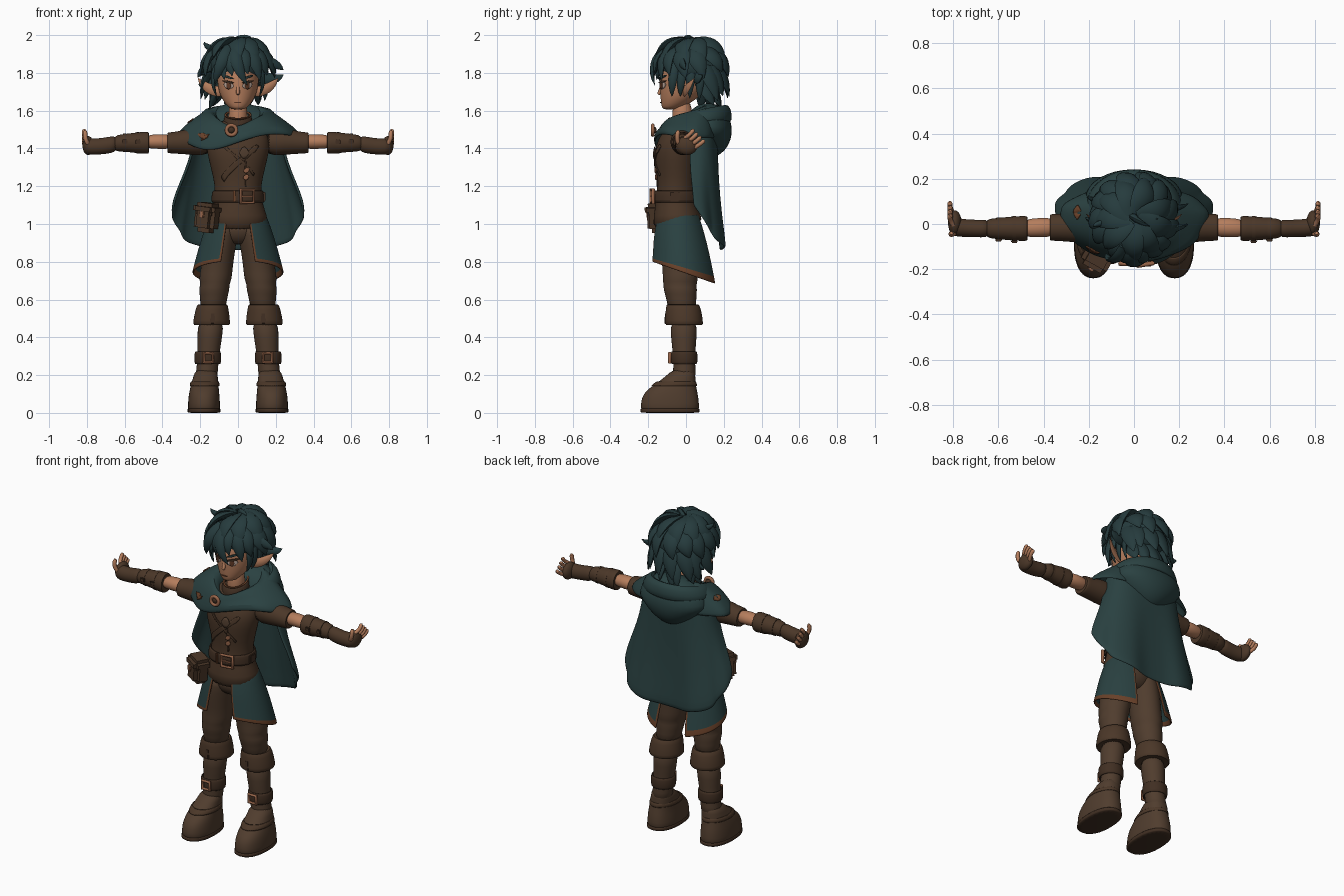
import bpy, bmesh, random
from math import sin, cos, pi, radians, degrees, exp
from mathutils import Vector, Matrix, Euler

random.seed(4)
cube = bpy.data.objects.get("Cube")
if cube:
    bpy.data.objects.remove(cube, do_unlink=True)


def paint(name, *rgb):
    m = bpy.data.materials.new(name)
    m.use_nodes = True
    m.diffuse_color = (*rgb, 1)
    m.node_tree.nodes["Principled BSDF"].inputs["Base Color"].default_value = (*rgb, 1)
    return m


TEAL = paint("teal cloth", .023, .053, .053)
HAIR = paint("dark teal hair", .019, .044, .047)
BROWN = paint("tunic brown", .070, .038, .021)
TROUSER = paint("trouser brown", .080, .046, .027)
DARK = paint("dark leather", .052, .028, .016)
TRIM = paint("russet trim", .14, .052, .022)
COPPER = paint("copper metal", .32, .135, .07)
SKIN = paint("skin", .46, .205, .108)
WHITE = paint("eye white", .50, .38, .32)
IRIS = paint("iris brown", .12, .042, .02)


def dress(o, mats, mirror=False, sub=0, wrap=None, lift=0, solid=0):
    """Give an object its materials, modifiers and smooth shading."""
    for m in mats if isinstance(mats, tuple) else (mats,):
        o.data.materials.append(m)
    for p in o.data.polygons:
        p.use_smooth = True
    o.data.set_sharp_from_angle(angle=radians(55))
    if mirror:
        o.modifiers.new("mirror", 'MIRROR').use_mirror_merge = False
    if wrap:
        w = o.modifiers.new("wrap", 'SHRINKWRAP')
        w.target, w.offset = wrap, lift
    if solid:
        s = o.modifiers.new("solid", 'SOLIDIFY')
        s.thickness, s.offset = solid, 0
    if sub:
        s = o.modifiers.new("smooth", 'SUBSURF')
        s.levels = s.render_levels = sub
    return o


def finish(name, bm, mats, **kw):
    bmesh.ops.recalc_face_normals(bm, faces=bm.faces)
    me = bpy.data.meshes.new(name)
    bm.to_mesh(me)
    bm.free()
    o = bpy.data.objects.new(name, me)
    bpy.context.scene.collection.objects.link(o)
    return dress(o, mats, **kw)


def skin_rings(bm, rings, closed=True, caps=True, edge=False):
    """Join rows of vertices with quads; edge gives the border faces slot 1."""
    n = len(rings[0])
    last = n if closed else n - 1
    for r, (a, b) in enumerate(zip(rings, rings[1:])):
        for i in range(last):
            j = (i + 1) % n
            f = bm.faces.new((a[i], a[j], b[j], b[i]))
            if edge and (i in (0, last - 1) or r == len(rings) - 2):
                f.material_index = 1
    if closed and caps:
        bm.faces.new(rings[0])
        bm.faces.new(rings[-1])


def loft(name, rows, mats, arc=(0, 360), n=24, along_x=False, power=1, warp=None,
         edge=False, caps=True, sub=1, **kw):
    """Elliptical sections (cx, cy, z, rx, ry, tilt) joined into a body or open cloth."""
    bm, rings = bmesh.new(), []
    closed = arc[1] - arc[0] == 360
    for cx, cy, z, rx, ry, *tilt in rows:
        ring = []
        for i in range(n if closed else n + 1):
            a = radians(arc[0] + (arc[1] - arc[0]) * i / n)
            c, s = [abs(t) ** power * (1 if t > 0 else -1) for t in (cos(a), sin(a))]
            v = Vector((cx + rx * c, cy + ry * s, z + (tilt[0] * s if tilt else 0)))
            if warp:
                v = warp(v, a)
            ring.append(bm.verts.new(v.zyx if along_x else v))
        rings.append(ring)
    skin_rings(bm, rings, closed, caps, edge)
    return finish(name, bm, mats, sub=sub, **kw)


def strands(name, items, mat, taper=True, **kw):
    """Flattened tapering strands; each is (p0, p1, p2, width, thickness, outward)."""
    bm = bmesh.new()
    for p0, p1, p2, w, t, out in items:
        p0, p1, p2, out = map(Vector, (p0, p1, p2, out))
        rings = []
        for k in range(9):
            u = k / 8
            p = p0 * (1 - u) ** 2 + p1 * 2 * u * (1 - u) + p2 * u * u
            tan = ((p1 - p0) * (1 - u) + (p2 - p1) * u).normalized()
            side = tan.cross(out).normalized()
            nrm = side.cross(tan)
            r = max(.03, 1.5 * (1 - u) ** .8 * (.6 + .9 * u)) if taper else (1 if k < 8 else .6)
            rings.append([bm.verts.new(p + side * w * r * cos(i * pi / 4) + nrm * t * r * sin(i * pi / 4))
                          for i in range(8)])
        skin_rings(bm, rings)
    return finish(name, bm, mat, **kw)


def ribbon(name, p0, p1, w, target, mat, lens=0, out=(0, -1, 0), lift=.004, solid=.006, mirror=False):
    """A thin plate laid on a target surface; lens rounds its ends."""
    bm, rings = bmesh.new(), []
    p0, p1 = Vector(p0), Vector(p1)
    side = (p1 - p0).cross(Vector(out)).normalized()
    for k in range(15):
        u = k / 14
        h = w * max(.03, sin(pi * u)) ** lens if lens else w
        rings.append([bm.verts.new(p0.lerp(p1, u) + side * h * (j / 4 - .5)) for j in range(5)])
    skin_rings(bm, rings, closed=False)
    return finish(name, bm, mat, wrap=target, lift=lift, solid=solid, mirror=mirror)


def block(name, loc, size, mat, rot=(0, 0, 0), bevel=.01, **kw):
    bm = bmesh.new()
    m = Matrix.Translation(loc) @ Euler(rot).to_matrix().to_4x4() @ Matrix.Diagonal((*size, 1))
    bmesh.ops.create_cube(bm, size=1, matrix=m)
    bmesh.ops.bevel(bm, geom=bm.edges[:], offset=bevel, segments=2, affect='EDGES')
    return finish(name, bm, mat, **kw)


def ball(name, loc, size, mat, narrow=0, **kw):
    """An ellipsoid whose lower half can narrow."""
    bm = bmesh.new()
    bmesh.ops.create_uvsphere(bm, u_segments=32, v_segments=20, radius=1)
    for v in bm.verts:
        v.co.x *= 1 + narrow * min(0, v.co.z)
    bmesh.ops.transform(bm, verts=bm.verts, matrix=Matrix.Translation(loc) @ Matrix.Diagonal((*size, 1)))
    return finish(name, bm, mat, **kw)


def buckle(name, loc, half, turn=0, sides=4, mirror=False):
    bpy.ops.mesh.primitive_torus_add(location=(0, 0, 0), major_segments=sides, minor_segments=8,
                                     major_radius=half * (1.4 if sides == 4 else 1), minor_radius=.010)
    o = bpy.context.object
    o.name = name
    o.data.transform(Matrix.Translation(loc) @ Euler((pi / 2, pi / 4, turn)).to_matrix().to_4x4())
    return dress(o, COPPER, mirror=mirror)


# Head, face, ears and neck
head = loft("head", [(0, -.085, 1.605, .03, .035), (0, -.07, 1.62, .055, .06), (0, -.04, 1.66, .085, .095),
                     (0, -.02, 1.70, .102, .118), (0, -.01, 1.75, .11, .13), (0, 0, 1.80, .113, .135),
                     (0, 0, 1.86, .1, .115), (0, 0, 1.9, .06, .07)], SKIN)
loft("neck", [(0, -.02, z, .05, .052) for z in (1.48, 1.56, 1.66)], SKIN)
strands("nose", [((0, -.125, 1.74), (0, -.132, 1.71), (0, -.146, 1.685), .010, .010, (0, -1, 0))], SKIN, taper=False)
strands("ears", [((.09, -.01, 1.70), (.165, .0, 1.705), (.212, .045, 1.772), .028, .009, (.3, -1, 0))],
        SKIN, mirror=True)
ribbon("eye_whites", (.024, -.14, 1.73), (.086, -.12, 1.738), .038, head, WHITE, .6, mirror=True)
ribbon("irises", (.053, -.135, 1.713), (.053, -.135, 1.754), .034, head, IRIS, .6, lift=.006, mirror=True)
ribbon("lashes", (.022, -.14, 1.747), (.092, -.115, 1.759), .012, head, DARK, .5, lift=.008, mirror=True)
ribbon("brows", (.022, -.14, 1.768), (.09, -.115, 1.789), .012, head, HAIR, .6, lift=.006, mirror=True)
ribbon("mouth", (-.022, -.14, 1.643), (.022, -.14, 1.643), .005, head, IRIS, .6, lift=.002)

# Hair: a cap, rings of locks sweeping from the crown, and loose tufts
ball("hair_cap", (0, .035, 1.84), (.15, .165, .122), HAIR)
locks = []


def hair_ring(count, start, end, path, width):
    for k in range(count):
        a = radians(start + (end - start) * (k + .5) / count) + random.uniform(-.12, .12)
        drop = random.uniform(-.03, .015)
        pts = []
        for step, (r, z) in enumerate(path):
            b = a + .16 * step
            pts.append((r * .96 * sin(b), .025 - r * cos(b), z + (drop if step == 2 else 0)))
        locks.append((*pts, width, .022, (sin(a), -cos(a), .5)))


hair_ring(9, 0, 360, ((.03, 1.95), (.14, 1.985), (.19, 1.87)), .058)
hair_ring(5, -55, 45, ((.10, 1.92), (.2, 1.90), (.195, 1.785)), .046)
hair_ring(9, 50, 300, ((.11, 1.92), (.2, 1.89), (.205, 1.795)), .052)
hair_ring(7, 100, 260, ((.13, 1.85), (.19, 1.79), (.205, 1.68)), .052)
hair_ring(6, 110, 250, ((.10, 1.75), (.14, 1.70), (.165, 1.625)), .042)
for p0, p1, p2, w in [((.0, -.11, 1.93), (-.03, -.21, 1.86), (.05, -.165, 1.735), .036),
                      ((-.04, -.1, 1.93), (-.09, -.2, 1.87), (-.125, -.13, 1.745), .036),
                      ((.08, -.05, 1.88), (.2, -.02, 1.86), (.24, .0, 1.815), .03),
                      ((.06, .05, 1.81), (.18, .06, 1.74), (.24, .09, 1.79), .034),
                      ((-.08, 0, 1.86), (-.18, .0, 1.84), (-.215, .03, 1.775), .03),
                      ((-.06, .07, 1.81), (-.16, .1, 1.72), (-.21, .12, 1.74), .034),
                      ((-.06, .03, 1.92), (-.17, 0, 1.92), (-.18, -.01, 1.965), .02),
                      ((-.02, .06, 1.93), (-.01, .02, 1.99), (.07, -.01, 1.99), .026),
                      ((.03, .06, 1.93), (.11, .04, 1.93), (.10, .02, 1.985), .024)]:
    locks.append((p0, p1, p2, w, .016, (.1, -1, .3)))
# Side hair hugging the head around the ears
for s in (1, -1):
    for y, z in ((-.075, 1.675), (-.03, 1.675), (.02, 1.665), (.07, 1.655)):
        locks.append(((s * .11, y + .015, 1.85), (s * .152, y, 1.76), (s * .112, y, z), .026, .014, (s, -.2, 0)))
strands("hair_locks", locks, HAIR)

# Tunic, collar, chest straps and belt
torso = loft("tunic", [(0, -.045, .972, .174, .14, .025), (0, -.045, 1.05, .152, .124), (0, -.055, 1.12, .126, .106),
                       (0, -.05, 1.2, .12, .1), (0, -.05, 1.3, .145, .112), (0, -.05, 1.38, .165, .118),
                       (0, -.04, 1.45, .17, .11), (0, -.02, 1.52, .13, .08), (0, -.015, 1.56, .06, .055)], BROWN, n=32)
loft("collar", [(0, -.02, 1.51, .08, .085, .01), (0, -.02, 1.575, .066, .07, .02)], DARK, caps=False, solid=.012)
loft("collar_trim", [(0, -.02, 1.572, .068, .072, .02), (0, -.02, 1.582, .066, .07, .02)], TRIM,
     caps=False, solid=.014)
ribbon("chest_strap", (-.12, -.2, 1.23), (.14, -.2, 1.43), .032, torso, BROWN)
ribbon("lapel_edge", (.12, -.2, 1.25), (-.1, -.2, 1.43), .014, torso, BROWN)
ribbon("chest_patch", (.005, -.2, 1.38), (.07, -.2, 1.38), .07, torso, TROUSER, 1, lift=.008)
ribbon("front_seam", (.055, -.2, 1.2), (.045, -.2, 1.33), .01, torso, DARK)
for z in (1.24, 1.275):
    ribbon("tunic_clasp", (.036, -.2, z), (.074, -.2, z + .008), .026, torso, COPPER, .5, lift=.008)
loft("belt", [(0, -.053, z, r, r - .018) for z, r in
              ((1.115, .132), (1.12, .139), (1.17, .134), (1.175, .127))], DARK, caps=False, solid=.01, n=32)
buckle("belt_buckle", (.05, -.179, 1.147), .035, .15)
block("buckle_pin", (.05, -.182, 1.147), (.055, .012, .01), COPPER, bevel=.002)
block("belt_keeper", (-.02, -.178, 1.147), (.014, .014, .062), TRIM, bevel=.003)
block("side_buckle", (.139, -.06, 1.145), (.014, .05, .05), DARK, bevel=.004)

# Pouch on the right hip
block("pouch", (-.165, -.145, 1.03), (.12, .10, .15), BROWN, (0, .12, -.5), .025)
block("pouch_flap", (-.162, -.148, 1.08), (.13, .112, .065), BROWN, (0, .12, -.5), .02)
block("pouch_clasp", (-.192, -.2, 1.05), (.028, .012, .035), COPPER, (0, .12, -.5), .004)

# Skirt flaps with trim
loft("skirt_flaps", [(0, -.04, 1.06, .14, .11), (0, -.035, .95, .18, .142), (0, -.022, .85, .21, .16, -.02),
                     (0, -.012, .755, .234, .176, -.058), (0, -.01, .741, .238, .179, -.063)],
     (TEAL, TRIM), arc=(-68, 66), n=42, edge=True, solid=.01, mirror=True)


# Cape with soft folds, shoulder mantle dipping to the brooch, and hood
def fold(v, a):
    k = max(0, 1.4 - v.z) * .08
    return Vector((v.x * (1 + k * cos(8 * a)), v.y + k * .4 * cos(6 * a) * sin(a), v.z))


def mantle_shape(v, a):
    front = degrees(a)
    if v.y > .04:
        v.y = .04 + (v.y - .04) * .62
    if v.z < 1.51:
        v.z += .02 * exp(-((front - 305) / 30) ** 2) - .065 * exp(-((front - 242) / 32) ** 2)
        v.xy *= 1 + .012 * cos(9 * a)
    else:
        v.z -= .045 * exp(-((front - 262) / 38) ** 2)
    return v


loft("cape", [(0, .045, 1.52, .22, .115), (0, .045, 1.4, .235, .118), (0, .05, 1.27, .275, .12, -.04),
              (0, .06, 1.17, .312, .122, -.12), (0, .068, 1.09, .335, .13, -.18), (0, .07, 1.055, .338, .13, -.195)],
     TEAL, arc=(-8, 188), n=64, power=.75, warp=fold, solid=.014)
mantle = loft("mantle", [(0, .03, 1.53, .10, .11, .05), (0, .03, 1.585, .125, .13, .045), (0, .03, 1.597, .15, .15, .035),
                         (0, .035, 1.58, .19, .168, .03), (0, .04, 1.535, .255, .185, .01),
                         (0, .04, 1.49, .31, .2), (0, .04, 1.455, .328, .205)],
              TEAL, n=48, warp=mantle_shape, caps=False, solid=.014)
ball("hood", (0, .115, 1.495), (.215, .127, .145), TEAL, narrow=.4)
loft("hood_rim", [(0, .07, 1.575, .14, .12, .03), (0, .075, 1.605, .158, .135, .025), (0, .08, 1.59, .185, .152, .02),
                  (0, .08, 1.54, .208, .155)], TEAL, arc=(-15, 195), solid=.02)
buckle("brooch_ring", (-.035, -.176, 1.497), .026, 0, 20)
ball("brooch_centre", (-.035, -.17, 1.497), (.018, .014, .018), DARK)
for p, q, w in [((-.225, -.12, 1.485), (-.165, -.15, 1.465), .032), ((-.205, -.14, 1.45), (-.165, -.16, 1.49), .022)]:
    ribbon("front_leaf_patch", p, q, w, mantle, TRIM, 1, lift=.003)
ribbon("shoulder_leaf_patch", (-.25, .02, 1.545), (-.25, .085, 1.545), .04, mantle, TRIM, 1, (-.6, 0, .8), .003)


# Arms run along x: sections are (height, y, x, rz, ry)
def arm(name, rows, mat, **kw):
    return loft(name, [(h, y, x, r, q) for x, h, y, r, q in rows], mat, along_x=True, mirror=True, **kw)


arm("sleeves", [(.14, 1.43, -.015, .075, .07), (.25, 1.437, -.015, .07, .068), (.33, 1.43, -.015, .058, .06),
                (.365, 1.43, -.015, .056, .06), (.375, 1.43, -.015, .052, .056), (.37, 1.43, -.015, .04, .04)], BROWN)
arm("forearms", [(.34, 1.435, -.015, .04, .043), (.42, 1.437, -.015, .039, .043), (.5, 1.435, -.02, .036, .04)], SKIN)
arm("bracers", [(.475, 1.43, -.02, .04, .04), (.468, 1.43, -.02, .058, .055), (.49, 1.43, -.02, .06, .056),
                (.55, 1.43, -.02, .053, .053), (.62, 1.43, -.02, .045, .045), (.66, 1.425, -.02, .042, .042)], BROWN)
for x, r in ((.53, .056), (.60, .049)):
    arm("bracer_straps", [(x - .008, 1.43, -.02, r, r), (x + .008, 1.43, -.02, r, r)], BROWN, sub=0)
    block("bracer_clasps", (x, -.022 - r, 1.435), (.03, .012, .024), DARK, bevel=.004, mirror=True)
arm("gloves", [(.64, 1.425, -.02, .037, .037), (.67, 1.42, -.02, .046, .04), (.73, 1.41, -.02, .042, .038),
               (.78, 1.41, -.015, .045, .042), (.81, 1.41, -.01, .038, .04)], BROWN)
ball("palms", (.793, .005, 1.415), (.03, .055, .05), BROWN, mirror=True)
strands("fingers", [((.8, -.005 + .017 * k, 1.455 - .017 * k), (.822, .025 + .018 * k, 1.475 - .017 * k),
                     (.812, .04 + .019 * k, 1.5 - .019 * k), .011, .011, (1, 0, 0)) for k in range(4)],
        SKIN, taper=False, mirror=True)
strands("thumbs", [((.79, -.035, 1.42), (.815, -.055, 1.45), (.808, -.04, 1.495), .012, .012, (1, 0, 0))],
        SKIN, taper=False, mirror=True)

# Hips, legs, boots and their straps
loft("trouser_hips", [(0, -.035, z, r, r * .72) for z, r in ((.89, .06), (.91, .11), (.96, .145), (1.02, .14))], TROUSER)
loft("trousers", [(.075, -.04, 1.0, .075, .1), (.085, -.037, .95, .084, .108), (.104, -.035, .85, .088, .102),
                  (.113, -.03, .76, .084, .093), (.12, -.03, .71, .088, .095), (.122, -.032, .68, .076, .087),
                  (.127, -.03, .65, .083, .09), (.128, -.025, .61, .07, .079), (.135, -.02, .53, .07, .076)],
     TROUSER, mirror=True)
loft("boot_cuffs", [(.133, -.02, .56, .068, .075), (.134, -.018, .58, .078, .084), (.137, -.014, .555, .087, .094),
                    (.14, -.01, .48, .1, .102), (.14, -.01, .46, .097, .1), (.14, -.01, .475, .065, .07)],
     BROWN, mirror=True)
block("cuff_notches", (.135, -.106, .50), (.024, .014, .06), DARK, (-.08, 0, 0), .004, mirror=True)
loft("boot_shafts", [(.142, -.012, .5, .072, .075), (.15, -.012, .4, .066, .068), (.157, -.01, .3, .057, .058),
                     (.163, -.008, .23, .057, .058), (.17, -.012, .17, .062, .066)], TROUSER, mirror=True)
loft("boot_feet", [(.18, -.085, .004, .084, .153), (.18, -.085, .025, .086, .156), (.18, -.085, .075, .084, .153),
                   (.179, -.078, .115, .079, .138), (.176, -.058, .15, .073, .11), (.172, -.03, .19, .065, .08),
                   (.167, -.01, .235, .058, .058)], TROUSER, power=.88, mirror=True)
loft("boot_soles", [(.18, -.085, z, .087, .157) for z in (0, .003, .022, .025)], DARK, power=.86, mirror=True)
loft("instep_straps", [(.177, -.064, .14, .078, .122), (.175, -.049, .168, .072, .1)], BROWN,
     caps=False, solid=.008, mirror=True)
loft("ankle_straps", [(.16, -.01, z, r, r) for z, r in ((.258, .062), (.265, .068), (.318, .068), (.325, .062))],
     DARK, caps=False, solid=.008, mirror=True)
buckle("ankle_buckles", (.158, -.086, .292), .024, mirror=True)
